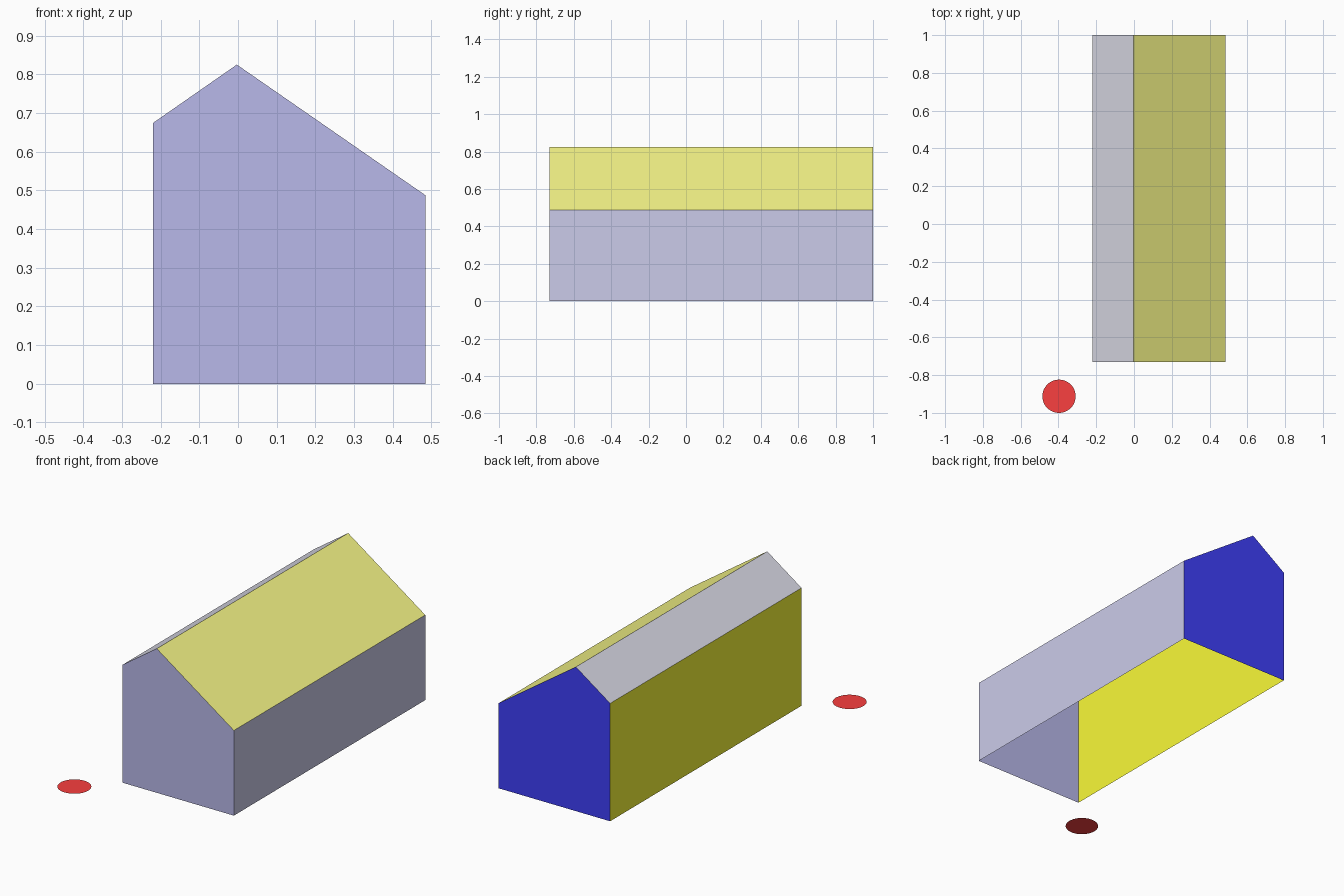
import bpy, bmesh
from mathutils import Matrix

if "Cube" in bpy.data.objects:
    bpy.data.objects.remove(bpy.data.objects["Cube"])

Y0, Y1 = -0.73, 1.0
# House cross-section, counter-clockwise seen from the front (x, z)
PROFILE = [(-0.22, 0), (0.485, 0), (0.485, 0.487), (-0.003, 0.825), (-0.22, 0.674)]


def finish(name, bm, color):
    mesh = bpy.data.meshes.new(name)
    bm.to_mesh(mesh)
    bm.free()
    mat = bpy.data.materials.new(name + "_colour")
    mat.diffuse_color = (*color, 1)
    mat.use_nodes = True
    mat.node_tree.nodes["Principled BSDF"].inputs["Base Color"].default_value = mat.diffuse_color
    mesh.materials.append(mat)
    obj = bpy.data.objects.new(name, mesh)
    bpy.context.collection.objects.link(obj)


def panel(name, points, color):
    bm = bmesh.new()
    bm.faces.new([bm.verts.new(p) for p in points])
    finish(name, bm, color)


# Gable end walls
panel("front_wall", [(x, Y0, z) for x, z in PROFILE], (0.48, 0.48, 0.82))
panel("back_wall", [(x, Y1, z) for x, z in reversed(PROFILE)], (0.05, 0.05, 0.95))

# Long walls and roof slopes, one per profile edge; the underside stays open
SIDES = [
    ("right_wall", 1, (0.60, 0.60, 0.82)),
    ("right_roof", 2, (0.95, 0.95, 0.25)),
    ("left_roof", 3, (0.69, 0.69, 0.78)),
    ("left_wall", 4, (0.95, 0.95, 0.04)),
]
for name, i, color in SIDES:
    (xa, za), (xb, zb) = PROFILE[i], PROFILE[(i + 1) % 5]
    panel(name, [(xa, Y0, za), (xa, Y1, za), (xb, Y1, zb), (xb, Y0, zb)], color)

# Flat round marker on the ground
bm = bmesh.new()
bmesh.ops.create_circle(bm, cap_ends=True, segments=48, radius=0.088,
                        matrix=Matrix.Translation((-0.397, -0.912, 0)))
for f in bm.faces:
    if f.normal.z < 0:
        f.normal_flip()
finish("ground_disc", bm, (0.95, 0.05, 0.05))
